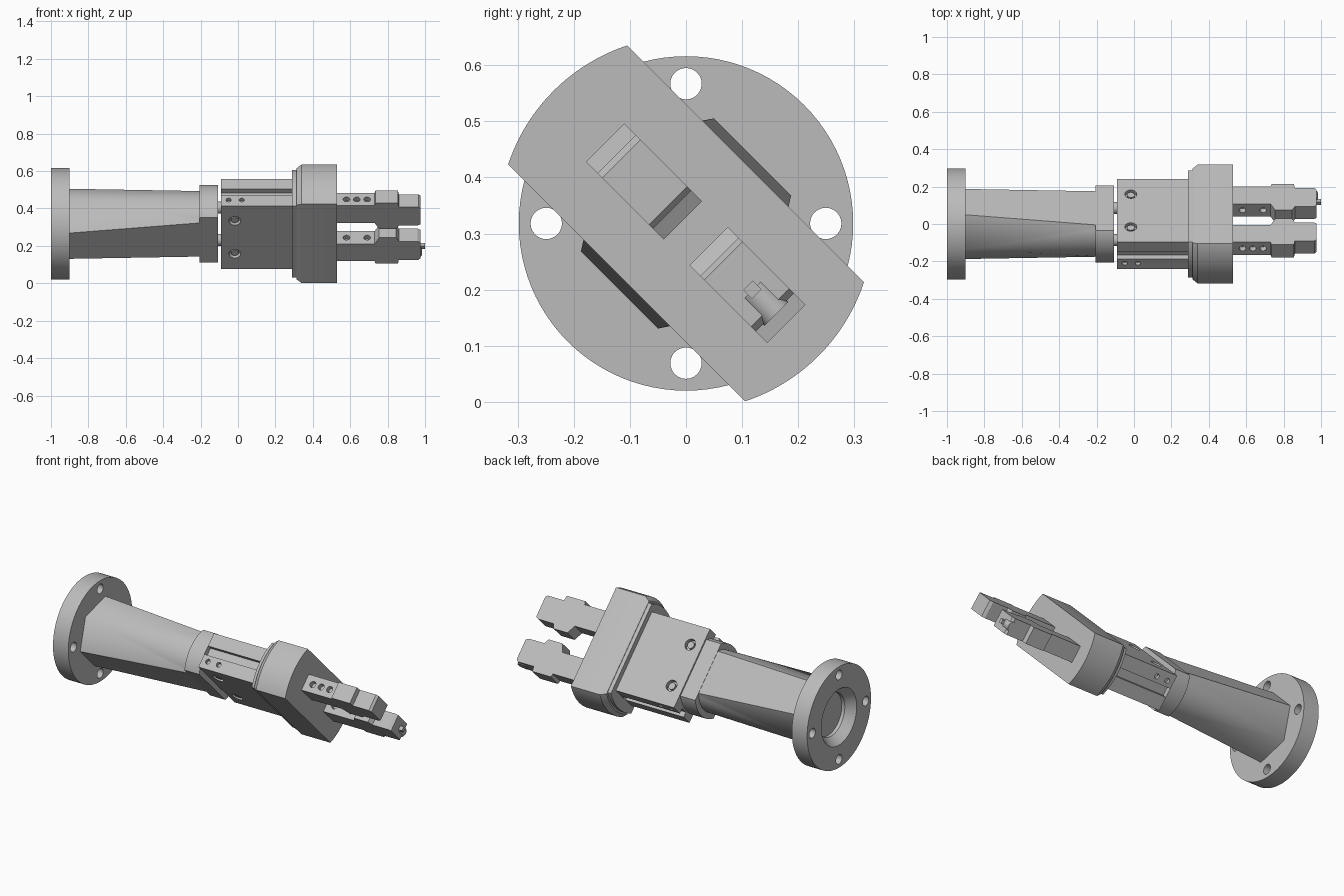
import bpy, bmesh, math
from mathutils import Matrix, Vector

cube = bpy.data.objects.get("Cube")
if cube:
    bpy.data.objects.remove(cube, do_unlink=True)

# Local frame: x along the tool, y across the jaws, z through the thickness
FRAME = Matrix.Translation((0, 0, 0.318)) @ Matrix.Rotation(math.radians(-45), 4, 'X')

grey = bpy.data.materials.new("machined_grey")
grey.use_nodes = True
GREY = (0.5, 0.5, 0.5, 1)
grey.diffuse_color = GREY
grey.node_tree.nodes["Principled BSDF"].inputs["Base Color"].default_value = GREY


def finish(name, bm):
    bmesh.ops.remove_doubles(bm, verts=bm.verts, dist=1e-5)
    bmesh.ops.recalc_face_normals(bm, faces=bm.faces)
    mesh = bpy.data.meshes.new(name)
    bm.to_mesh(mesh)
    bm.free()
    mesh.materials.append(grey)
    ob = bpy.data.objects.new(name, mesh)
    bpy.context.collection.objects.link(ob)
    ob.matrix_world = FRAME
    return ob


def loft(name, sections):
    """Skin matching outlines (x, [(y, z), ...]) along x and cap both ends."""
    bm = bmesh.new()
    rings = [[bm.verts.new((x, y, z)) for y, z in pts] for x, pts in sections]
    n = len(rings[0])
    for a, b in zip(rings, rings[1:]):
        for i in range(n):
            j = (i + 1) % n
            bm.faces.new((a[i], a[j], b[j], b[i]))
    bm.faces.new(rings[0])
    bm.faces.new(rings[-1])
    return finish(name, bm)


def circle(r, n=64):
    return [(r * math.cos(2 * math.pi * i / n), r * math.sin(2 * math.pi * i / n))
            for i in range(n)]


def flat_circle(half, r, n=24):
    """Circle cut by two flats at z = +-half."""
    a = math.asin(half / r)
    arc = [-a + 2 * a * i / n for i in range(n + 1)]
    right = [(r * math.cos(t), r * math.sin(t)) for t in arc]
    return right + [(-y, -z) for y, z in right]


def rect(y0, y1, z0, z1):
    return [(y0, z0), (y1, z0), (y1, z1), (y0, z1)]


def cylinder(name, centre, axis, r, depth, n=24):
    bm = bmesh.new()
    turn = Vector((0, 0, 1)).rotation_difference(Vector(axis)).to_matrix().to_4x4()
    bmesh.ops.create_cone(bm, cap_ends=True, segments=n, radius1=r, radius2=r,
                          depth=depth, matrix=Matrix.Translation(centre) @ turn)
    return finish(name, bm)


def activate(ob):
    bpy.ops.object.select_all(action='DESELECT')
    ob.select_set(True)
    bpy.context.view_layer.objects.active = ob


def cut(ob, cutters):
    activate(ob)
    for c in cutters:
        mod = ob.modifiers.new("cut", 'BOOLEAN')
        mod.operation = 'DIFFERENCE'
        mod.solver = 'EXACT'
        mod.object = c
        bpy.ops.object.modifier_apply(modifier=mod.name)
        bpy.data.objects.remove(c, do_unlink=True)


X, Y, Z = (1, 0, 0), (0, 1, 0), (0, 0, 1)
parts = []

# Mounting flange with four bolt holes and a dished back
flange = loft("mounting_flange", [(-1, circle(0.298, 96)), (-0.9, circle(0.298, 96))])
d = 0.249 * math.sqrt(0.5)
cutters = [cylinder("bolt_hole", (-0.95, sy * d, sz * d), X, 0.028, 0.3)
           for sy in (-1, 1) for sz in (-1, 1)]
cutters.append(loft("dish", [(-1.01, circle(0.173)), (-0.95, circle(0.125)),
                             (-0.93, circle(0.125))]))
cut(flange, cutters)
parts.append(flange)

# Neck: hexagon blending into a circle with two flats
N = 24
small = flat_circle(0.12, 0.175, N)
apothem, side, tip = 0.168, 0.097, 0.194
big = []
for i in range(N + 1):
    t = 2 * i / N - 1
    s = 0 if abs(t) < 0.95 else math.copysign(1, t)
    big.append((tip + (side - tip) * abs(s), apothem * s))
big += [(-y, -z) for y, z in big]
parts.append(loft("neck", [(-0.91, big), (-0.2, small)]))

# Wrist plate and the two locating sleeves
wrist = flat_circle(0.122, 0.21)
parts.append(loft("wrist_plate", [(-0.205, wrist), (-0.108, wrist)]))
for s in (-1, 1):
    parts.append(cylinder("locating_sleeve", (-0.1, s * 0.122, 0), X, 0.032, 0.04))

# Gripper body with end slots, counterbored bolts and small tapped holes
A, B = 0.238, 0.102
outline = rect(-A, A, -B, B)
body = loft("gripper_body", [(-0.09, outline), (0.3, outline)])
cutters = []
for s in (-1, 1):
    y0, y1 = sorted((s * (A - 0.03), s * (A + 0.05)))
    slot = rect(y0, y1, -0.025, 0.025)
    cutters.append(loft("slot", [(-0.2, slot), (0.289, slot)]))
    for x in (-0.05, 0.02):
        cutters.append(cylinder("tapped_hole", (x, s * A, -0.058 * -s), Y, 0.014, 0.04, 16))
    for t in (-1, 1):
        cutters.append(cylinder("counterbore", (-0.017, t * 0.124, s * B), Z, 0.032, 0.05))
cut(body, cutters)
parts.append(body)
for s in (-1, 1):
    for t in (-1, 1):
        parts.append(cylinder("bolt_head", (-0.017, t * 0.124, s * (B - 0.018)), Z, 0.02, 0.025))

# Seal plate and wide jaw housing
seal = flat_circle(0.135, 0.302)
parts.append(loft("seal_plate", [(0.29, seal), (0.325, seal)]))
wide = flat_circle(0.15, 0.334)
parts.append(loft("jaw_housing", [(0.312, flat_circle(0.138, 0.312)), (0.34, wide), (0.53, wide)]))

# Two mirrored fingers, each an extruded side profile
PROFILE = [(0.52, -0.185), (0.73, -0.185), (0.735, -0.204), (0.855, -0.204),
           (0.86, -0.175), (0.965, -0.175), (0.977, -0.163), (0.977, -0.045),
           (0.96, -0.035), (0.86, -0.035), (0.845, -0.008), (0.755, -0.008),
           (0.73, -0.055), (0.52, -0.055)]
HALF = 0.048


def finger(name, mirror, face_y, holes):
    bm = bmesh.new()
    rows = [[bm.verts.new((x, 0.049 - y if mirror else y, z)) for x, y in PROFILE]
            for z in (-HALF, HALF)]
    n = len(PROFILE)
    for i in range(n):
        j = (i + 1) % n
        bm.faces.new((rows[0][i], rows[0][j], rows[1][j], rows[1][i]))
    bm.faces.new(rows[0])
    bm.faces.new(rows[1])
    ob = finish(name, bm)
    cut(ob, [cylinder("screw_hole", (x, face_y, 0), Y, 0.018, 0.06, 20) for x in holes])
    parts.append(ob)


finger("left_finger", False, -0.185, (0.58, 0.635, 0.69))
finger("right_finger", True, 0.104, (0.58, 0.69))

# Rounded boss and contact pin on one fingertip
parts.append(cylinder("tip_boss", (0.955, 0.198, 0), Y, 0.03, 0.06))
pin = rect(0.156, 0.178, -0.012, 0.012)
parts.append(loft("contact_pin", [(0.96, pin), (1.0, pin)]))

for ob in parts:
    activate(ob)
    bpy.ops.object.shade_smooth_by_angle(angle=math.radians(25))
